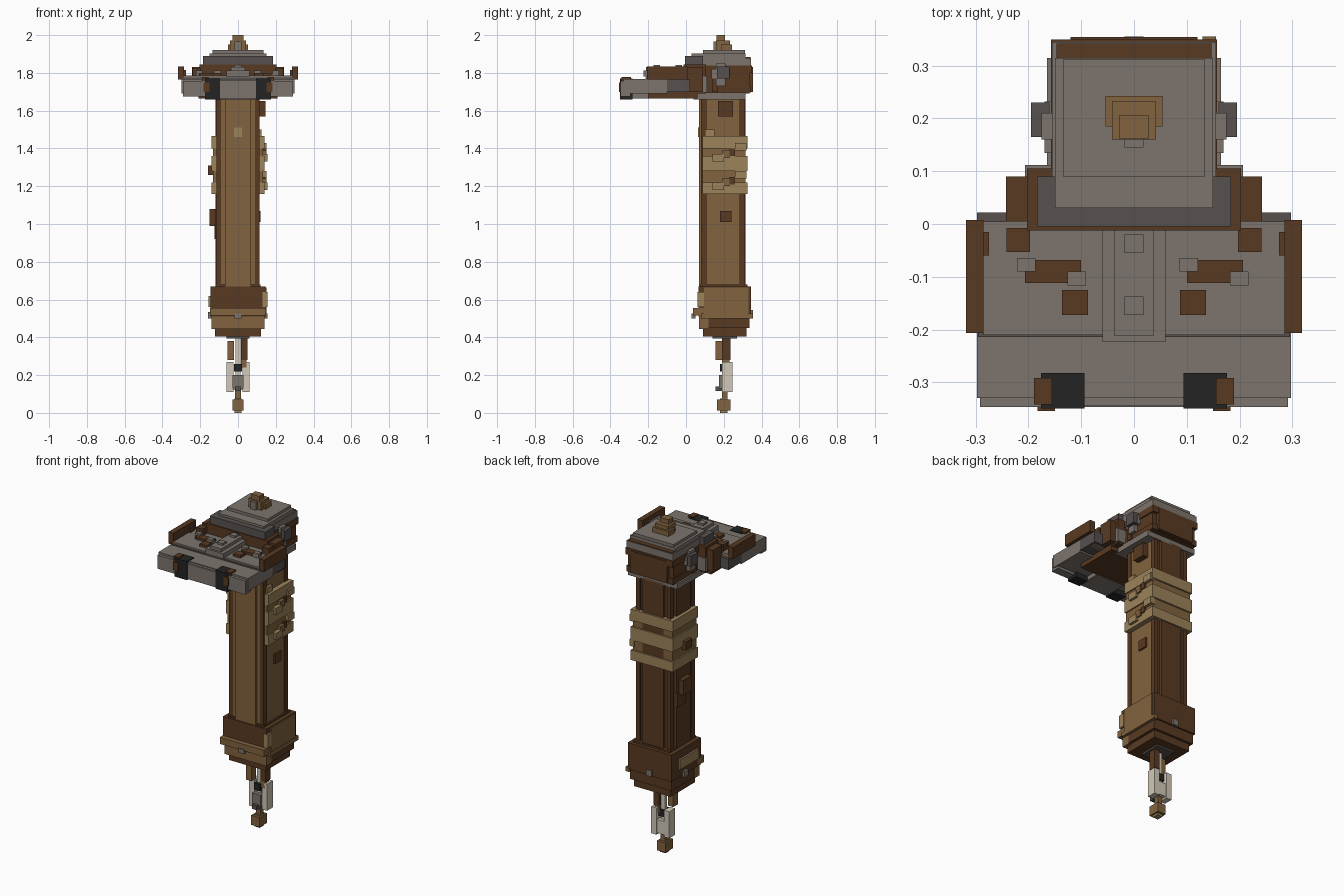
import bpy
import bmesh
from mathutils import Matrix, Vector

cube = bpy.data.objects.get("Cube")
if cube:
    bpy.data.objects.remove(cube)


def material(name, hex_code):
    """Flat material from a display colour, stored as linear values."""
    srgb = [c / 255 for c in bytes.fromhex(hex_code)]
    rgba = [((c + .055) / 1.055) ** 2.4 for c in srgb] + [1]
    mat = bpy.data.materials.new(name)
    mat.use_nodes = True
    mat.diffuse_color = rgba
    mat.node_tree.nodes["Principled BSDF"].inputs["Base Color"].default_value = rgba
    return mat


brown = material("dark brown wood", "593a22")
tan = material("tan wood", "82633f")
straw = material("straw binding", "9c835a")
grey = material("warm grey metal", "7d756d")
iron = material("dark grey metal", "57514f")
black = material("black clasp", "242424")
ivory = material("ivory charm", "d2cab9")


def block(name, mat, x, y, z):
    """Box between limits; a single x number means centred half width."""
    if not isinstance(x, tuple):
        x = (-x, x)
    low, high = Vector((x[0], y[0], z[0])), Vector((x[1], y[1], z[1]))
    bm = bmesh.new()
    matrix = Matrix.Translation((low + high) / 2) @ Matrix.Diagonal((*(high - low), 1))
    bmesh.ops.create_cube(bm, size=1, matrix=matrix)
    mesh = bpy.data.meshes.new(name)
    bm.to_mesh(mesh)
    bm.free()
    mesh.materials.append(mat)
    obj = bpy.data.objects.new(name, mesh)
    bpy.context.collection.objects.link(obj)
    return obj


def pair(name, mat, x, y, z):
    """The same box on the left and mirrored on the right."""
    block("left_" + name, mat, x, y, z)
    block("right_" + name, mat, (-x[1], -x[0]), y, z)


# Shaft: dark core, corner posts and facing boards
block("shaft_core", brown, x=.1, y=(.09, .3), z=(.6, 1.7))
pair("front_post", brown, x=(.09, .115), y=(.08, .11), z=(.65, 1.67))
pair("back_post", brown, x=(.09, .115), y=(.28, .31), z=(.65, 1.67))
pair("front_inlay", tan, x=(.06, .09), y=(.083, .1), z=(.65, 1.67))
block("shaft_front_board", tan, x=.067, y=(.07, .1), z=(.66, 1.67))
block("shaft_left_board", tan, x=(.09, .11), y=(.105, .285), z=(.65, 1.67))
block("shaft_right_board", brown, x=(-.12, -.09), y=(.13, .26), z=(.65, 1.67))
block("shaft_back_board", brown, x=.07, y=(.29, .315), z=(.65, 1.67))
block("left_lower_peg", brown, x=(.1, .12), y=(.18, .24), z=(1.01, 1.07))
block("left_upper_peg", brown, x=(.1, .145), y=(.17, .25), z=(1.57, 1.65))
block("right_plate", brown, x=(-.15, -.1), y=(.16, .24), z=(.99, 1.08))
block("right_plate_foot", brown, x=(-.125, -.1), y=(.18, .26), z=(.92, 1))

# Grip binding: alternating straw and tan bands around the shaft
levels = [1.16, 1.22, 1.28, 1.36, 1.4, 1.465]
for i, (bottom, top) in enumerate(zip(levels, levels[1:])):
    even = i % 2 == 0
    half = .14 if even else .132
    block("grip_band", straw if even else tan, x=half,
          y=(.088, .325 if even else .315), z=(bottom, top))
block("grip_front_stud", straw, x=.02, y=(.063, .08), z=(1.46, 1.51))
for base in (1.18, 1.33):
    block("grip_knot", straw, x=(.12, .155), y=(.14, .2), z=(base, base + .04))
    block("grip_knot_loop", tan, x=(.12, .15), y=(.19, .23), z=(base + .02, base + .06))
    block("grip_knot_tail", straw, x=(.12, .15), y=(.26, .32), z=(base + .06, base + .1))
    block("grip_knot_shadow", brown, x=(.12, .145), y=(.23, .26), z=(base + .03, base + .07))
block("right_grip_knot", brown, x=(-.16, -.12), y=(.17, .23), z=(1.26, 1.31))
block("left_grip_end", straw, x=(.1, .125), y=(.1, .15), z=(1.46, 1.5))

# Pommel: stepped block with tan facings
block("pommel_rim", brown, x=.12, y=(.075, .325), z=(.64, .68))
block("pommel_body", brown, x=.145, y=(.065, .345), z=(.51, .67))
block("pommel_left_facing", tan, x=(.14, .152), y=(.095, .33), z=(.52, .665))
block("pommel_corner_inlay", straw, x=(.13, .156), y=(.06, .095), z=(.56, .64))
block("pommel_right_inlay", straw, x=(-.155, -.14), y=(.1, .28), z=(.56, .62))
block("pommel_front_lip", tan, x=.147, y=(.037, .1), z=(.515, .555))
block("pommel_front_facing", tan, x=.14, y=(.07, .12), z=(.445, .52))
block("pommel_left_edge", tan, x=(.13, .155), y=(.08, .355), z=(.5, .525))
block("pommel_step", brown, x=.138, y=(.08, .335), z=(.45, .52))
block("pommel_base", brown, x=.122, y=(.09, .32), z=(.405, .46))
block("pommel_foot", iron, x=.06, y=(.14, .27), z=(.395, .41))
block("pommel_front_stud", grey, x=.018, y=(.03, .05), z=(.5, .525))
block("pommel_back_stud", grey, x=.018, y=(.34, .355), z=(.51, .545))
block("pommel_right_stud", grey, x=(-.158, -.14), y=(.2, .24), z=(.5, .535))

# Hanging charm: cords, ivory frame and end bead
block("charm_thread", ivory, x=.013, y=(.2, .22), z=(.2, .41))
block("charm_left_cord", brown, x=(.015, .05), y=(.19, .235), z=(.28, .41))
block("charm_right_cord", tan, x=(-.055, -.02), y=(.155, .2), z=(.28, .38))
block("charm_left_strand", tan, x=(.015, .045), y=(.19, .23), z=(.24, .29))
pair("charm_side", ivory, x=(.025, .06), y=(.19, .245), z=(.11, .27))
block("charm_back", ivory, x=.03, y=(.215, .24), z=(.12, .2))
block("charm_eye", black, x=.02, y=(.18, .23), z=(.22, .26))
block("charm_core", grey, x=.028, y=(.175, .22), z=(.13, .2))
block("charm_nub", iron, x=.015, y=(.155, .19), z=(.115, .14))
block("charm_stem", tan, x=.015, y=(.19, .22), z=(.06, .13))
block("charm_bead", tan, x=.028, y=(.165, .235), z=(.012, .07))
block("charm_bead_core", straw, x=.018, y=(.18, .22), z=(0, .075))

# Head: collar, brown housing and stepped grey cap
block("head_collar", grey, x=.165, y=(.04, .315), z=(1.66, 1.695))
block("head_housing", brown, x=.15, y=(.09, .335), z=(1.69, 1.85))
block("housing_lower_rim", brown, x=.155, y=(.08, .343), z=(1.695, 1.73))
block("housing_upper_rim", brown, x=.157, y=(.08, .35), z=(1.8, 1.84))
block("housing_back_panel", brown, x=.12, y=(.33, .354), z=(1.7, 1.83))
block("cap_lower", grey, x=.155, y=(.028, .345), z=(1.84, 1.88))
block("cap_middle", grey, x=.15, y=(.03, .315), z=(1.88, 1.903))
block("cap_upper", grey, x=.135, y=(.09, .312), z=(1.9, 1.92))
block("cap_back_strip", brown, x=.147, y=(.315, .342), z=(1.878, 1.885))
block("front_housing", brown, x=.203, y=(-.012, .105), z=(1.69, 1.845))
block("front_hood", iron, x=.184, y=(-.005, .09), z=(1.84, 1.89))
pair("wing_base", grey, x=(.14, .207), y=(.07, .112), z=(1.7, 1.78))
pair("side_block", brown, x=(.196, .243), y=(.005, .09), z=(1.7, 1.83))

# Round-style bolts on both flanks of the head
pair("bolt_plate", grey, x=(.14, .175), y=(.16, .21), z=(1.73, 1.85))
pair("bolt_arm", grey, x=(.14, .17), y=(.135, .232), z=(1.77, 1.82))
pair("bolt_head", iron, x=(.16, .195), y=(.165, .23), z=(1.77, 1.835))
pair("bolt_foot", brown, x=(.14, .165), y=(.138, .17), z=(1.7, 1.77))

# Finial on the cap
block("finial_base", tan, x=.054, y=(.185, .243), z=(1.92, 1.95))
block("finial_middle", tan, x=.042, y=(.16, .232), z=(1.92, 1.972))
block("finial_tip", tan, x=.028, y=(.162, .206), z=(1.95, 2))
block("finial_stud", grey, x=.018, y=(.145, .17), z=(1.92, 1.965))

# Projecting deck with side rails and underside panel
block("deck", grey, x=.285, y=(-.21, .005), z=(1.7, 1.785))
block("deck_back_edge", iron, x=.298, y=(-.1, .022), z=(1.7, 1.765))
block("deck_underside", brown, x=.21, y=(-.2, .06), z=(1.665, 1.705))
pair("rail", brown, x=(.285, .318), y=(-.207, .008), z=(1.765, 1.835))
pair("rail_inner_step", brown, x=(.275, .29), y=(-.06, -.015), z=(1.77, 1.815))
block("deck_ridge", grey, x=.06, y=(-.224, 0), z=(1.78, 1.812))
block("deck_ridge_top", grey, x=.037, y=(-.212, 0), z=(1.81, 1.83))
for back in (-.02, -.137):
    block("ridge_stud", grey, x=.018, y=(back - .035, back), z=(1.825, 1.842))
pair("deck_corner_block", brown, x=(.197, .242), y=(-.053, -.008), z=(1.78, 1.825))
pair("deck_bar", brown, x=(.1, .207), y=(-.112, -.068), z=(1.78, 1.8))
pair("deck_peg", brown, x=(.087, .136), y=(-.172, -.125), z=(1.78, 1.8))
for side, shift in (("left", 0), ("right", -.308)):
    block(side + "_bar_cleat", grey, x=(.086 + shift, .121 + shift), y=(-.09, -.064), z=(1.78, 1.812))
    block(side + "_bar_clip", grey, x=(.182 + shift, .217 + shift), y=(-.117, -.09), z=(1.78, 1.812))

# Front striking bar with clasps
block("striking_bar", grey, x=.298, y=(-.33, -.1), z=(1.69, 1.767))
block("striking_face", grey, x=.292, y=(-.347, -.295), z=(1.675, 1.757))
block("striking_bar_seam", iron, x=.296, y=(-.214, -.2), z=(1.75, 1.775))
block("striking_bar_boss", grey, x=.095, y=(-.345, -.2), z=(1.665, 1.762))
pair("clasp", black, x=(.094, .176), y=(-.35, -.282), z=(1.66, 1.771))
pair("clasp_strap", brown, x=(.155, .19), y=(-.342, -.292), z=(1.69, 1.777))
pair("clasp_edge", brown, x=(.15, .183), y=(-.354, -.28), z=(1.7, 1.75))
